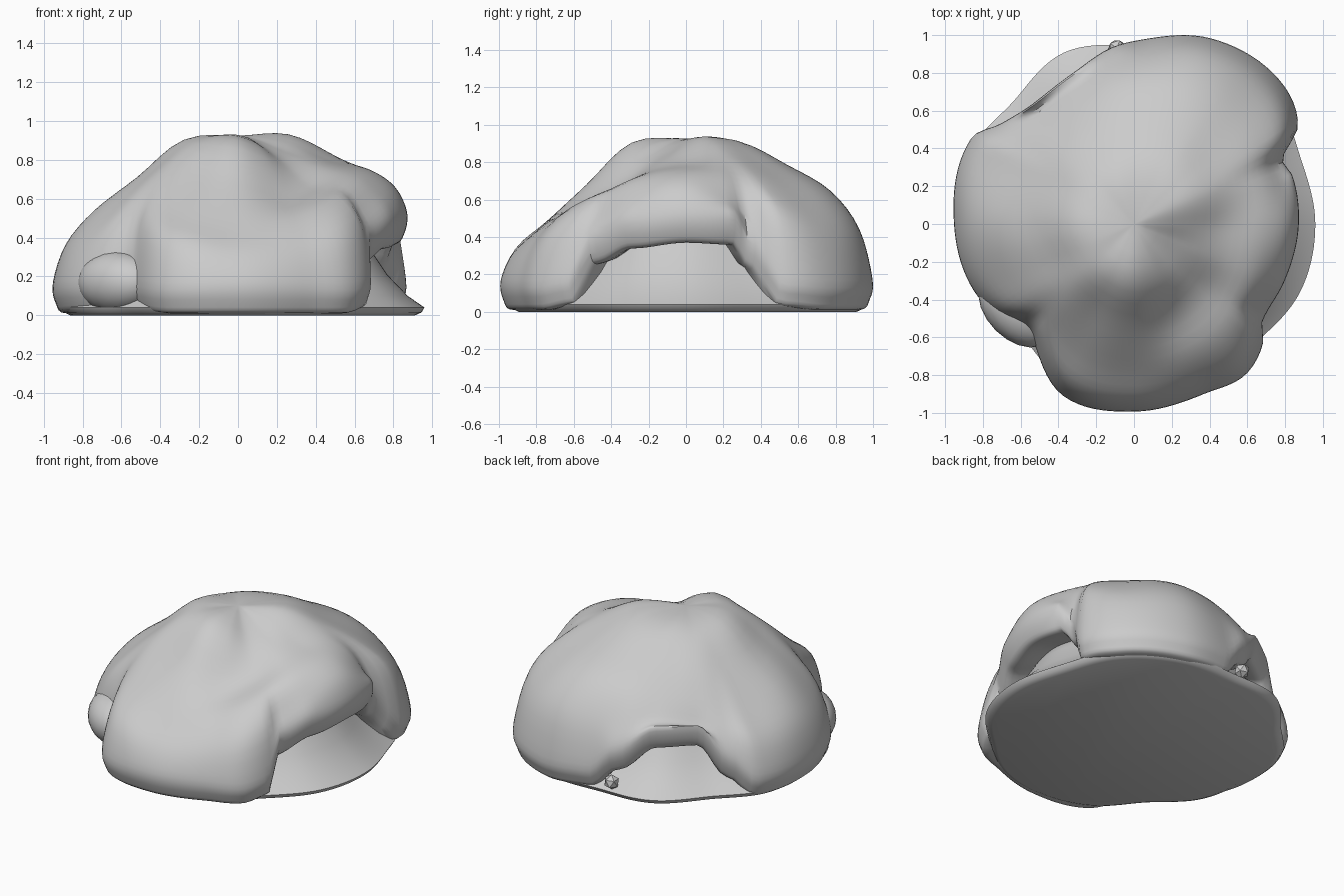
import bpy, bmesh, math

if "Cube" in bpy.data.objects:
    bpy.data.objects.remove(bpy.data.objects["Cube"])

SEG = 144
TOP = 0.925

# Rim of the cover: angle in degrees from +x, outer radius, lower edge height
RIM = [
    (0, 0.87, 0.37), (17, 0.875, 0.36), (24, 0.86, 0.24), (31, 1.01, 0.03),
    (45, 1.08, 0.01), (67.5, 1.06, 0.01), (86, 0.98, 0.03), (97, 0.94, 0.17),
    (112, 0.86, 0.32), (130, 0.83, 0.33), (143, 0.88, 0.12), (152, 0.97, 0.01),
    (180, 0.95, 0.01), (201, 0.92, 0.02), (213, 0.87, 0.03), (223, 0.78, 0.15),
    (230, 0.82, 0.03), (247.5, 0.98, 0.01), (270, 0.99, 0.01), (292.5, 0.97, 0.01),
    (306, 0.99, 0.01), (317, 0.93, 0.04), (323, 0.85, 0.26), (339, 0.85, 0.34),
]
# Surface heights at 30, 55, 78 and 93 percent of the radius, every 22.5 degrees
HEIGHTS = [
    (0.89, 0.80, 0.75, 0.66), (0.93, 0.83, 0.71, 0.56),
    (0.925, 0.80, 0.64, 0.44), (0.91, 0.79, 0.65, 0.45),
    (0.90, 0.78, 0.64, 0.44), (0.90, 0.77, 0.62, 0.50),
    (0.89, 0.75, 0.57, 0.44), (0.89, 0.71, 0.51, 0.36),
    (0.90, 0.71, 0.54, 0.37), (0.91, 0.74, 0.55, 0.37),
    (0.91, 0.77, 0.60, 0.45), (0.91, 0.71, 0.52, 0.38),
    (0.90, 0.67, 0.46, 0.32), (0.86, 0.62, 0.50, 0.35),
    (0.82, 0.66, 0.61, 0.46), (0.84, 0.76, 0.71, 0.60),
]
# Ground radius of the inner core, every 22.5 degrees
CORE = [0.96, 0.95, 1.02, 1.01, 0.95, 0.98, 0.91, 0.95,
        0.90, 0.90, 0.84, 0.92, 0.94, 0.93, 0.90, 0.95]


def spline(a, b, c, d, t):
    return 0.5 * (2*b + (c-a)*t + (2*a-5*b+4*c-d)*t*t + (3*b-a-3*c+d)*t**3)


def around(values, angle):
    """Smooth periodic lookup in evenly spaced values."""
    n = len(values)
    u = angle / math.tau * n
    i, t = int(u), u - int(u)
    return spline(*[values[(i+k) % n] for k in (-1, 0, 1, 2)], t)


def rim_at(angle):
    """Rim radius and edge height; no overshoot between the keys."""
    deg = math.degrees(angle) % 360
    keys = RIM[-2:] + RIM + RIM[:2]
    ang = [k[0] for k in keys]
    ang[0] -= 360; ang[1] -= 360; ang[-1] += 360; ang[-2] += 360
    i = max(j for j in range(1, len(ang) - 2) if ang[j] <= deg + 1e-6)
    h = ang[i+1] - ang[i]
    t = (deg - ang[i]) / h
    p, q = keys[i], keys[i+1]
    m0 = (q[1] - keys[i-1][1]) / (ang[i+1] - ang[i-1]) * h
    m1 = (keys[i+2][1] - p[1]) / (ang[i+2] - ang[i]) * h
    s = t * t * (3 - 2*t)
    r = p[1]*(1-s) + q[1]*s + m0*t*(1-t)**2 - m1*t*t*(1-t)
    return r, p[2]*(1-s) + q[2]*s


def refine(points, steps):
    """Smooth curve through profile points."""
    out = []
    p = [(-points[1][0], points[1][1])] + points + [points[-1]]
    for i in range(1, len(p) - 2):
        for s in range(steps):
            out.append(tuple(spline(p[i-1][k], p[i][k], p[i+1][k], p[i+2][k], s/steps)
                             for k in (0, 1)))
    return out + [points[-1]]


def loft(name, profile, cap_last):
    """Sweep an angle-dependent profile round the vertical axis."""
    bm = bmesh.new()
    cols = []
    for s in range(SEG):
        a = math.tau * s / SEG
        cols.append([bm.verts.new((r*math.cos(a), r*math.sin(a), max(z, 0.0)))
                     for r, z in profile(a)[1:]])
    centre = bm.verts.new((0, 0, profile(0)[0][1]))
    for s in range(SEG):
        c, d = cols[s], cols[(s+1) % SEG]
        bm.faces.new((centre, c[0], d[0]))
        for i in range(len(c) - 1):
            bm.faces.new((c[i], c[i+1], d[i+1], d[i]))
    if cap_last:
        bm.faces.new([c[-1] for c in reversed(cols)])
    bmesh.ops.recalc_face_normals(bm, faces=bm.faces)
    return finish(name, bm)


def finish(name, bm):
    mesh = bpy.data.meshes.new(name)
    bm.to_mesh(mesh)
    bm.free()
    obj = bpy.data.objects.new(name, mesh)
    bpy.context.collection.objects.link(obj)
    bpy.ops.object.select_all(action='DESELECT')
    obj.select_set(True)
    bpy.context.view_layer.objects.active = obj
    bpy.ops.object.shade_smooth_by_angle(angle=math.radians(40))
    return obj


def blob(name, centre, size, turn=0.0, detail=3):
    bm = bmesh.new()
    bmesh.ops.create_icosphere(bm, subdivisions=detail, radius=1)
    obj = finish(name, bm)
    obj.location, obj.scale, obj.rotation_euler.z = centre, size, turn


def shell_profile(a):
    r, low = rim_at(a)
    # averaged radius keeps the upper surface free of creases
    soft = sum(rim_at(a + math.radians(d))[0] for d in range(-28, 29, 4)) / 15
    h = [around([row[k] for row in HEIGHTS], a) for k in range(4)]
    pts = [(0, TOP)]
    for f, mix, z in zip((0.3, 0.55, 0.78, 0.93), (1, 1, 0.55, 0.1), h):
        pts.append((f * (soft*mix + r*(1-mix)), z))
    # rounded rim, then the underside tucked into the core
    pts += [(r, low + 0.16), (r - 0.015, low + 0.05), (r - 0.07, low), (r * 0.7, low + 0.04)]
    return refine(pts, 4)


def core_profile(a):
    b = around(CORE, a)
    return [(0, 0.55), (0.45*b, 0.52), (0.64*b, 0.45), (0.71*b, 0.34),
            (0.80*b, 0.21), (0.91*b, 0.10), (b, 0.04), (0.985*b, 0.015), (0.95*b, 0.0)]


# Lumpy outer cover with three raised openings
loft("outer_cover", shell_profile, False)
# Sloping inner core with a flat underside
loft("inner_core", core_profile, True)
# Low lump filling the small front left opening
blob("front_left_lump", (-0.62, -0.45, 0.17), (0.24, 0.16, 0.16), math.radians(-45))
# Small nub on the lip of the back opening
blob("back_nub", (-0.09, 0.93, 0.1), (0.05, 0.05, 0.05), detail=1)
